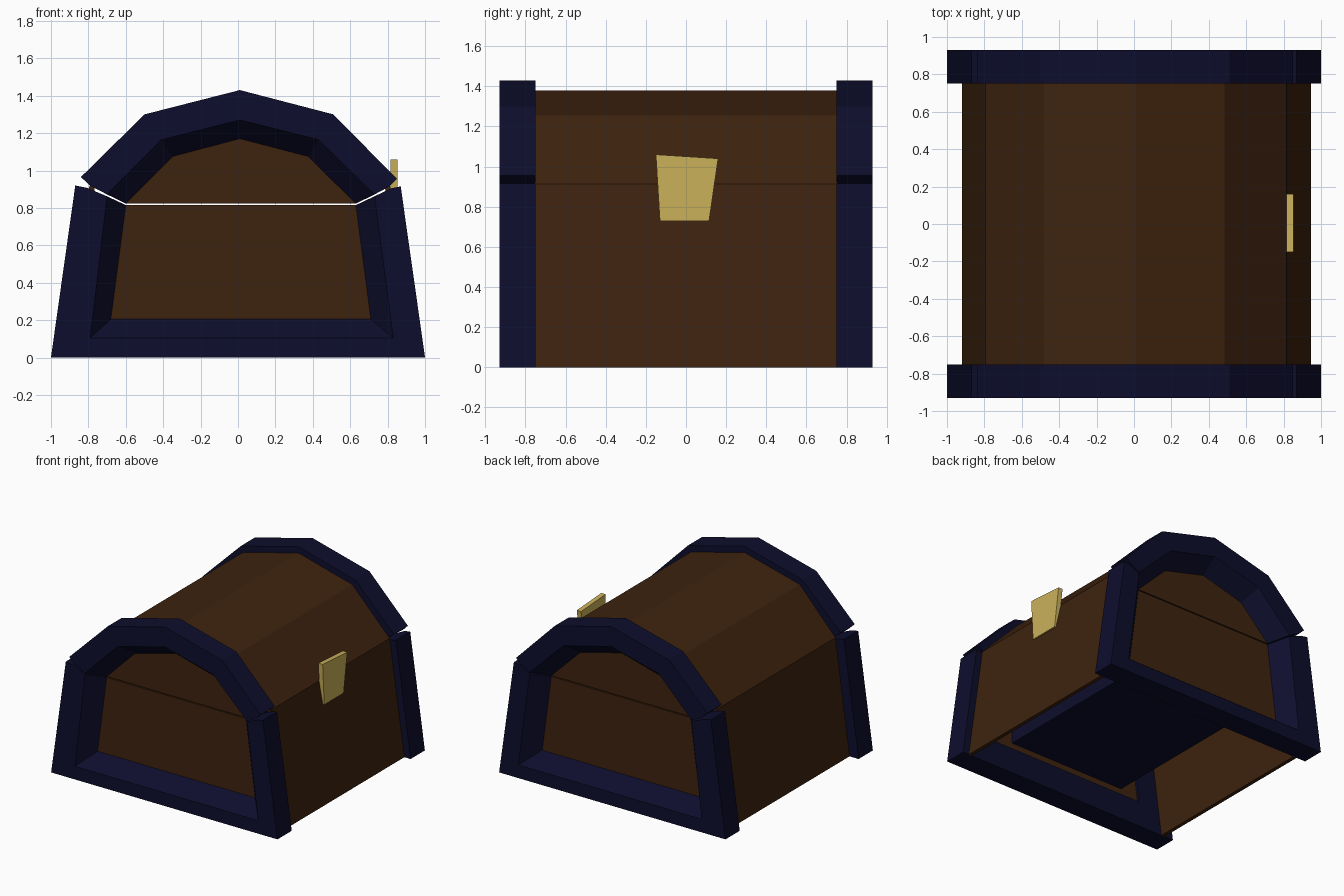
import bpy, bmesh
from mathutils import Vector

cube = bpy.data.objects.get("Cube")
if cube:
    bpy.data.objects.remove(cube, do_unlink=True)


def material(name, rgb):
    m = bpy.data.materials.new(name)
    m.use_nodes = True
    col = (*rgb, 1.0)
    m.diffuse_color = col
    bsdf = m.node_tree.nodes["Principled BSDF"]
    bsdf.inputs["Base Color"].default_value = col
    bsdf.inputs["Roughness"].default_value = 0.8
    return m


NAVY = material("dark navy", (0.0042, 0.0042, 0.026))
WOOD = material("brown wood", (0.048, 0.0165, 0.0045))
BRASS = material("pale brass", (0.60, 0.44, 0.105))


def finish(name, bm, mat):
    bmesh.ops.recalc_face_normals(bm, faces=bm.faces)
    me = bpy.data.meshes.new(name)
    bm.to_mesh(me)
    bm.free()
    me.materials.append(mat)
    ob = bpy.data.objects.new(name, me)
    bpy.context.collection.objects.link(ob)
    return ob


def loft(name, loops, mat):
    """Bridge equal closed loops of points and cap both ends."""
    bm = bmesh.new()
    rings = [[bm.verts.new(p) for p in loop] for loop in loops]
    n = len(rings[0])
    for a, b in zip(rings, rings[1:]):
        for i in range(n):
            j = (i + 1) % n
            bm.faces.new((a[i], a[j], b[j], b[i]))
    bm.faces.new(rings[0])
    bm.faces.new(rings[-1])
    return finish(name, bm, mat)


def prism(name, pts, y0, y1, mat):
    """Extrude an x-z outline along y."""
    return loft(name, [[(x, y, z) for x, z in pts] for y in (y0, y1)], mat)


def frame(name, stations, side):
    """Sweep the bevelled trim section through (outer, shoulder, mid, inner)."""
    loops = []
    for st in stations:
        pts = [Vector(p) for p in st]
        if len(pts) == 3:
            pts.insert(1, pts[0].lerp(pts[1], 0.35))
        front = [(p.x, side * (0.80 if i == 3 else 0.93), p.y)
                 for i, p in enumerate(pts)]
        back = [(p.x, side * 0.75, p.y) for p in reversed(pts)]
        loops.append(front + back)
    return loft(name, loops, NAVY)


# Trim stations for the base (U shape) and the lid (arch)
base_stations = [
    [(-0.87, 0.92), (-0.81, 0.908), (-0.70, 0.862), (-0.60, 0.815)],
    [(-1.0, 0.0), (-0.79, 0.105), (-0.68, 0.205)],
    [(1.0, 0.0), (0.83, 0.105), (0.71, 0.205)],
    [(0.87, 0.915), (0.82, 0.905), (0.73, 0.862), (0.63, 0.815)],
]
lid_stations = [
    [(-0.84, 0.965), (-0.79, 0.918), (-0.70, 0.872), (-0.60, 0.823)],
    [(-0.50, 1.30), (-0.41, 1.165), (-0.35, 1.075)],
    [(0.01, 1.43), (0.01, 1.27), (0.01, 1.17)],
    [(0.51, 1.30), (0.43, 1.165), (0.375, 1.075)],
    [(0.85, 0.955), (0.81, 0.915), (0.73, 0.872), (0.63, 0.823)],
]

# Trim frames and end panels at both ends
for side, end in ((-1, "front"), (1, "back")):
    frame(f"{end}_base_frame", base_stations, side)
    frame(f"{end}_lid_frame", lid_stations, side)
    for part, stations in (("base", base_stations), ("lid", lid_stations)):
        prism(f"{end}_{part}_panel", [st[-1] for st in stations],
              side * 0.80, side * 0.77, WOOD)

# Sloping side walls
prism("left_wall", [(0.945, 0), (0.815, 0.914), (0.785, 0.914), (0.915, 0)],
      -0.755, 0.755, WOOD)
prism("right_wall", [(-0.92, 0), (-0.795, 0.914), (-0.765, 0.914), (-0.89, 0)],
      -0.755, 0.755, WOOD)

# Faceted lid shell
outer = [(-0.795, 0.914), (-0.48, 1.255), (0.01, 1.38), (0.485, 1.255), (0.815, 0.914)]
inner = [(-0.755, 0.914), (-0.46, 1.225), (0.01, 1.345), (0.465, 1.225), (0.775, 0.914)]
prism("lid_shell", outer + inner[::-1], -0.755, 0.755, WOOD)

# Inner box seen through the open underside
prism("inner_box", [(-0.52, 0.26), (0.52, 0.26), (0.52, 0.75), (-0.52, 0.75)],
      -0.765, 0.765, NAVY)

# Tapered latch plate
latch = [(-0.15, 1.06), (0.16, 1.04), (0.115, 0.73), (-0.13, 0.73)]
loft("latch", [[(x, y, z) for y, z in latch] for x in (0.815, 0.853)], BRASS)
